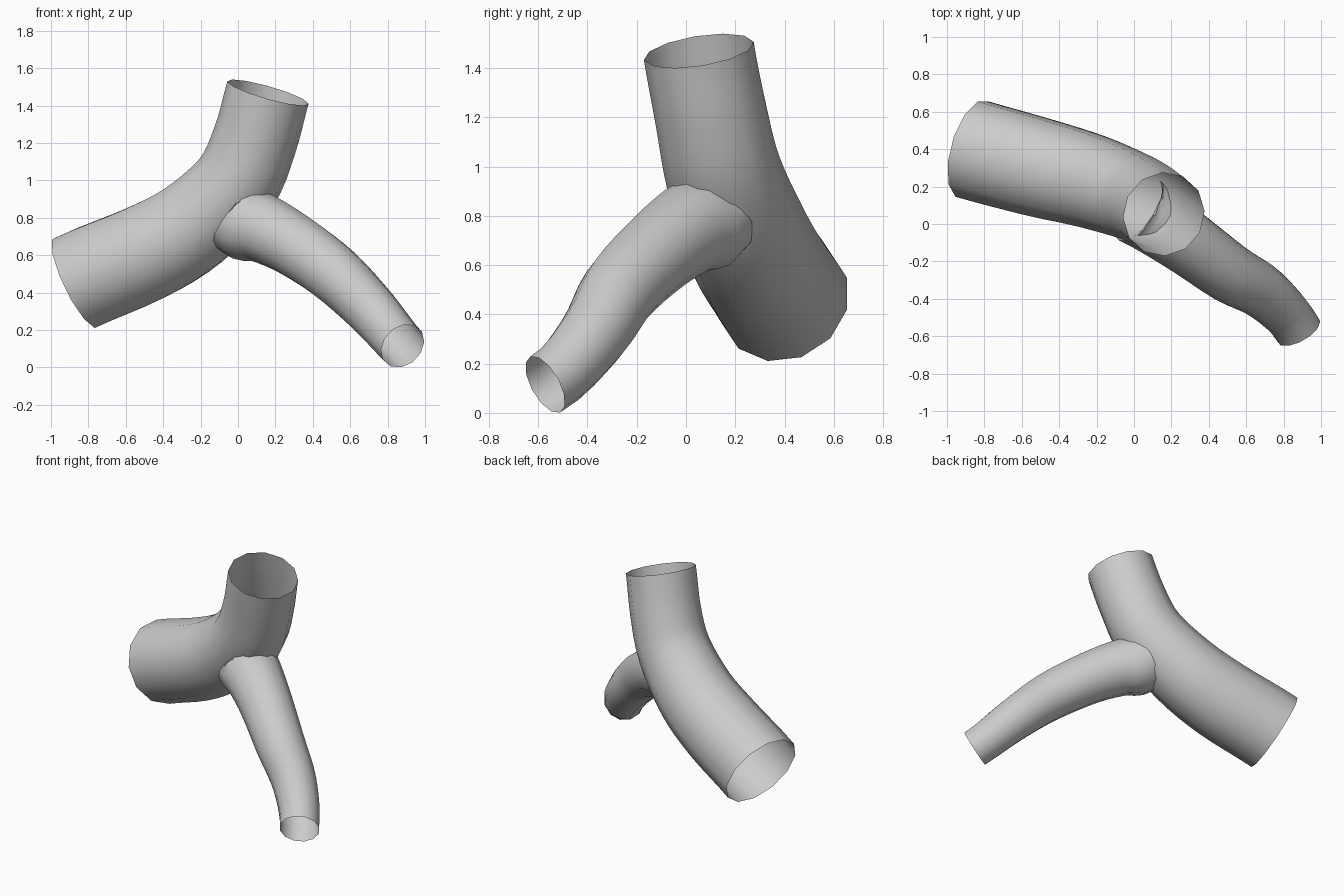
import bpy, bmesh, math
from mathutils import Vector

if "Cube" in bpy.data.objects:
    bpy.data.objects.remove(bpy.data.objects["Cube"])

SIDES, STEPS = 12, 4


def spline(p, t):
    """Catmull-Rom point of four control points (x, y, z, radius)."""
    a, b, c, d = p
    return 0.5 * (2 * b + (c - a) * t + (2 * a - 5 * b + 4 * c - d) * t * t
                  + (3 * b - a - 3 * c + d) * t ** 3)


def tube(name, points, start_dir, end_dir):
    """Open tapered tube along a smooth path with given end directions."""
    pts = [Vector(p) for p in points]
    lead = pts[1] - Vector((*start_dir, 0)).normalized() * 2 * (pts[1] - pts[0]).length
    tail = pts[-2] + Vector((*end_dir, 0)).normalized() * 2 * (pts[-1] - pts[-2]).length
    ctrl = [lead] + pts + [tail]
    path = [spline(ctrl[i:i + 4], k / STEPS)
            for i in range(len(pts) - 1) for k in range(STEPS)] + [pts[-1]]
    bm = bmesh.new()
    side, prev = Vector((0, 1, 0)), None
    for i, p in enumerate(path):
        if i == 0:
            d = Vector(start_dir)
        elif i == len(path) - 1:
            d = Vector(end_dir)
        else:
            d = (path[i + 1] - path[i - 1]).to_3d()
        d.normalize()
        side = (side - d * side.dot(d)).normalized()
        up = d.cross(side)
        ring = []
        for k in range(SIDES):
            a = math.tau * (k + 0.5) / SIDES
            ring.append(bm.verts.new(p.to_3d() + p.w * (side * math.cos(a) + up * math.sin(a))))
        if prev:
            for k in range(SIDES):
                j = (k + 1) % SIDES
                bm.faces.new((prev[k], prev[j], ring[j], ring[k]))
        prev = ring
    for f in bm.faces:
        f.smooth = True
    me = bpy.data.meshes.new(name)
    bm.to_mesh(me)
    bm.free()
    ob = bpy.data.objects.new(name, me)
    bpy.context.collection.objects.link(ob)
    return ob


# Thick bent trunk
tube("trunk", [(-0.865, 0.40, 0.455, 0.272), (-0.50, 0.30, 0.61, 0.268),
               (-0.24, 0.23, 0.76, 0.255), (-0.015, 0.15, 0.98, 0.237),
               (0.09, 0.10, 1.215, 0.228), (0.16, 0.052, 1.47, 0.226)],
     (0.87, -0.25, 0.42), (0.27, -0.15, 0.95))

# Thinner side branch, starting inside the trunk
tube("side_branch", [(0.01, 0.09, 0.785, 0.20), (0.13, 0.01, 0.745, 0.186),
                     (0.30, -0.11, 0.655, 0.172), (0.515, -0.265, 0.50, 0.160),
                     (0.71, -0.38, 0.31, 0.143), (0.88, -0.572, 0.115, 0.129)],
     (0.65, -0.36, -0.6), (0.44, -0.78, -0.44))
